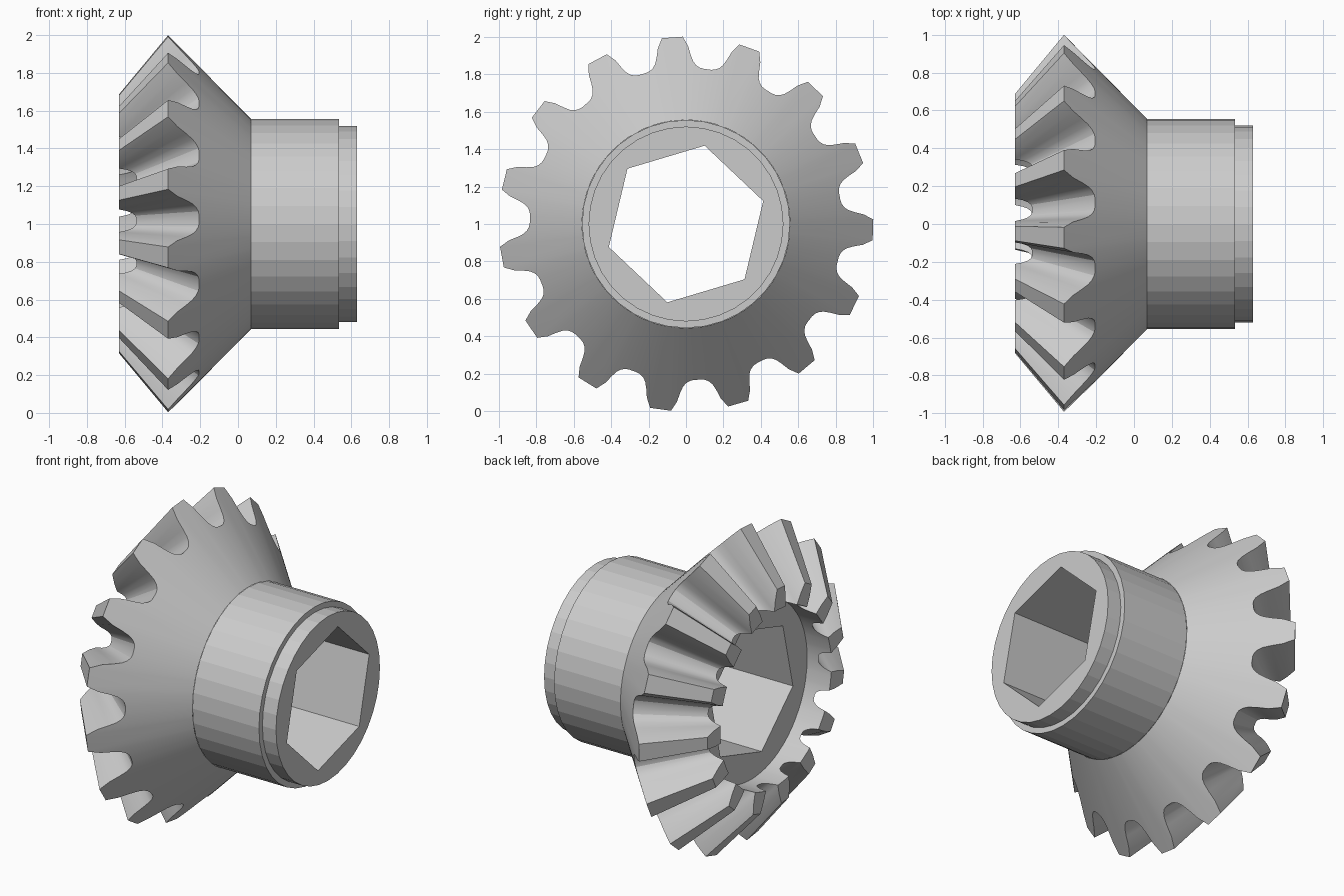
import bpy, bmesh
from math import sin, cos, radians

if "Cube" in bpy.data.objects:
    bpy.data.objects.remove(bpy.data.objects["Cube"])

TEETH, PHASE, APEX = 15, -1.8, -1.2
BORE_R, RIM_R, FRONT_X, FLOOR_X = 0.43, 0.555, -0.63, -0.46
# half tooth outline: (radius, half angle in degrees)
FLANK = [(1.0, 3.2), (0.95, 4.9), (0.903, 5.8), (0.87, 6.7), (0.85, 7.8), (0.838, 9.2), (0.834, 10.6)]


def pt(x, r, deg):
    a = radians(deg)
    return (x, r * cos(a), 1 + r * sin(a))


def ring(bm, pts):
    return [bm.verts.new(p) for p in pts]


def bridge(bm, a, b):
    n = len(a)
    for i in range(n):
        j = (i + 1) % n
        bm.faces.new((a[i], a[j], b[j], b[i]))


def hex_ring(bm, x):
    return ring(bm, [pt(x, BORE_R, 16.6 + 60 * k) for k in range(6)])


def holed_cap(bm, outer, inner, nx):
    edges = []
    for loop in (outer, inner):
        for i, v in enumerate(loop):
            w = loop[(i + 1) % len(loop)]
            edges.append(bm.edges.get((v, w)) or bm.edges.new((v, w)))
    bmesh.ops.triangle_fill(bm, use_beauty=True, use_dissolve=False, edges=edges, normal=(nx, 0, 0))


def finish(bm, name):
    bmesh.ops.remove_doubles(bm, verts=bm.verts, dist=0.0005)
    bmesh.ops.recalc_face_normals(bm, faces=bm.faces)
    me = bpy.data.meshes.new(name)
    bm.to_mesh(me)
    bm.free()
    ob = bpy.data.objects.new(name, me)
    bpy.context.collection.objects.link(ob)
    return ob


# toothed crown: all teeth taper towards the cone apex
half = [(r, -a) for r, a in FLANK]
tooth = half[::-1] + [(r, -a) for r, a in half]
outline = [(r, PHASE + k * 360 / TEETH + a) for k in range(TEETH) for r, a in tooth]
back, front, lip = [], [], []
for r, a in outline:
    x = 0.07 - (r - RIM_R) * 0.44 / 0.445
    t = max((FRONT_X - APEX) / (x - APEX), RIM_R / r)
    xf = APEX + t * (x - APEX)
    back.append(pt(x, r, a))
    front.append(pt(xf, t * r, a))
    lip.append(pt(xf, RIM_R, a))
bm = bmesh.new()
rings = [ring(bm, [pt(0.07, RIM_R, a) for r, a in outline]), ring(bm, back), ring(bm, front),
         ring(bm, lip), ring(bm, [pt(FLOOR_X, RIM_R, a) for r, a in outline])]
for a, b in zip(rings, rings[1:]):
    bridge(bm, a, b)
holed_cap(bm, rings[-1], hex_ring(bm, FLOOR_X), -1)
crown = finish(bm, "toothed_crown")
bpy.context.view_layer.objects.active = crown
crown.select_set(True)
bpy.ops.object.shade_smooth_by_angle(angle=radians(22))

# stepped hub with hexagonal bore running through to the crown floor
bm = bmesh.new()
prof = [(0.07, 0.555), (0.535, 0.555), (0.535, 0.52), (0.63, 0.52)]
rings = [ring(bm, [pt(x, r, 10 * k) for k in range(36)]) for x, r in prof]
for a, b in zip(rings, rings[1:]):
    bridge(bm, a, b)
end = hex_ring(bm, 0.63)
holed_cap(bm, rings[-1], end, 1)
bridge(bm, end, hex_ring(bm, FLOOR_X))
finish(bm, "hub_with_hex_bore")
